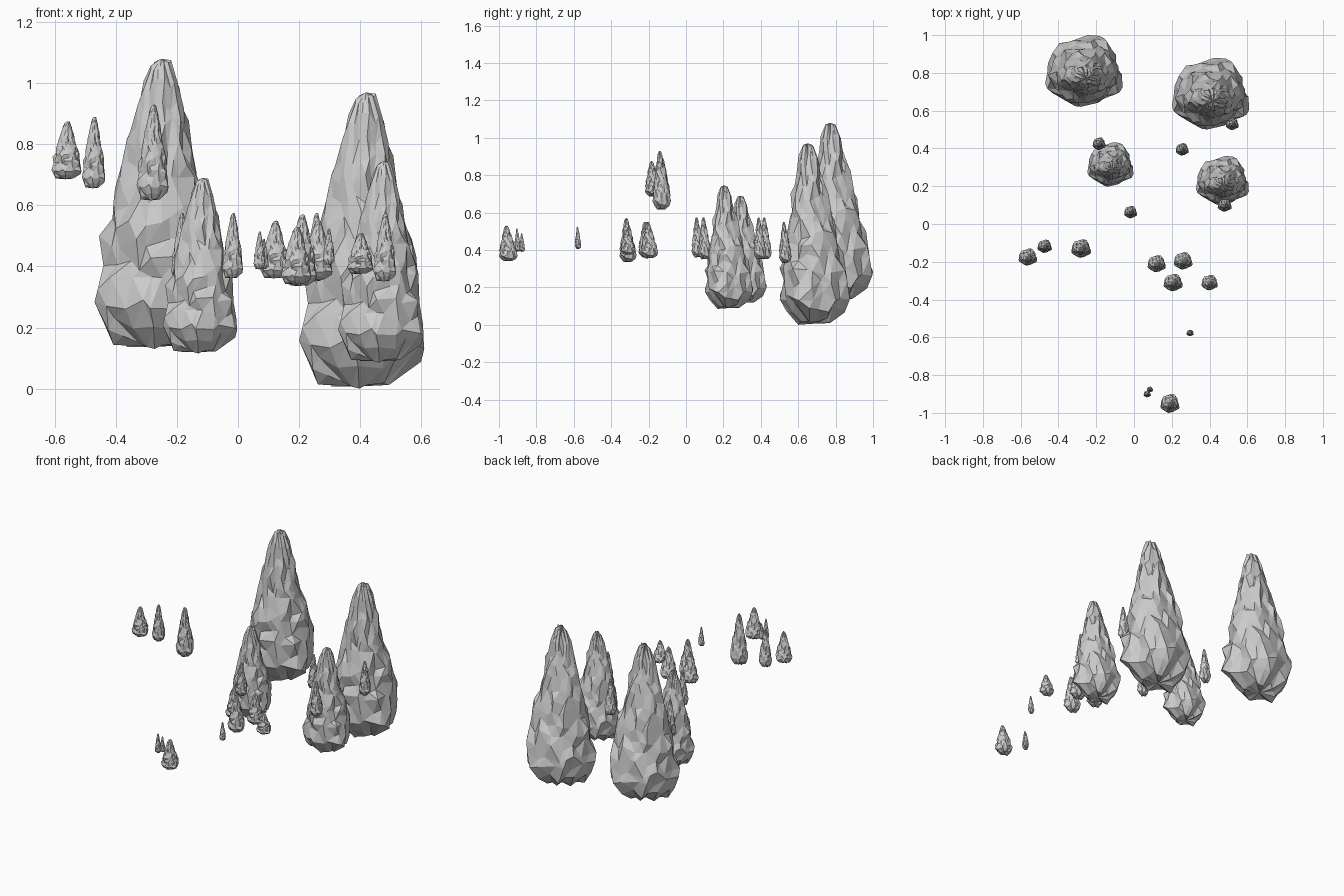
import bpy, bmesh, math, random

if "Cube" in bpy.data.objects:
    bpy.data.objects.remove(bpy.data.objects["Cube"])

# radius of a spire against its height fraction
PROFILE = [(-.01, .45), (.05, .78), (.13, .97), (.24, 1.0), (.34, .96), (.45, .86),
           (.56, .71), (.67, .58), (.77, .48), (.87, .37), (.95, .26), (1.0, .12)]
# shoulders: centre x, y, radius, bottom, top of each spire in the cluster
LOBES = [(0, 0, .86, .0, 1.0), (.40, -.22, .56, .03, .78), (-.40, -.20, .55, .01, .68),
         (.22, .42, .54, .04, .80), (-.26, .36, .52, .06, .70), (-.02, -.44, .50, .03, .86)]
LEAN = (.08, -.22)
SIDES, RINGS = 20, 15


def profile(t):
    for (t0, r0), (t1, r1) in zip(PROFILE, PROFILE[1:]):
        if t0 <= t <= t1:
            return r0 + (r1 - r0) * (t - t0) / (t1 - t0)
    return 0


def reach(a, t):
    """Distance from the axis to the outside of all spires."""
    best = .05
    for cx, cy, rad, z0, z1 in LOBES:
        u = (t - z0) / (z1 - z0)
        r = rad * profile(u)
        k = 1 - .45 * max(u, 0)             # shoulders lean inward
        b = k * (cx * math.cos(a) + cy * math.sin(a))
        d = b * b - k * k * (cx * cx + cy * cy) + r * r
        if r > 0 and d > 0:
            best = max(best, b + math.sqrt(d))
    return best


def rock_mesh(name, seed):
    """One closed, chipped skin, normalised to x,y in -1..1, z in 0..1."""
    rng = random.Random(seed)
    bm = bmesh.new()
    rings = []
    for k in range(RINGS):
        ring = []
        for i in range(SIDES):
            a = 2 * math.pi * (i + .5 * (k % 2) + rng.uniform(-.35, .35)) / SIDES
            t = .005 + .975 * k / (RINGS - 1)
            r = reach(a, t) * rng.uniform(.86, 1.08)
            z = t + rng.uniform(-.025, .03)
            ring.append(bm.verts.new((LEAN[0] * t + r * math.cos(a),
                                      LEAN[1] * t + r * math.sin(a), z)))
        rings.append(ring)
    for k, (a, b) in enumerate(zip(rings, rings[1:])):
        for i in range(SIDES):
            j = (i + 1) % SIDES
            if k % 2 == 0:
                bm.faces.new((a[i], a[j], b[i]))
                bm.faces.new((a[j], b[j], b[i]))
            else:
                bm.faces.new((a[i], a[j], b[j]))
                bm.faces.new((a[i], b[j], b[i]))
    top = bm.verts.new((LEAN[0], LEAN[1], 1.01))
    bot = bm.verts.new((0, 0, -.01))
    for i in range(SIDES):
        j = (i + 1) % SIDES
        bm.faces.new((rings[-1][i], rings[-1][j], top))
        bm.faces.new((rings[0][j], rings[0][i], bot))
    lo = [min(v.co[i] for v in bm.verts) for i in range(3)]
    hi = [max(v.co[i] for v in bm.verts) for i in range(3)]
    for v in bm.verts:
        n = [(v.co[i] - lo[i]) / (hi[i] - lo[i]) for i in range(3)]
        v.co = (n[0] * 2 - 1, n[1] * 2 - 1, n[2])
    me = bpy.data.meshes.new(name)
    bm.to_mesh(me)
    bm.free()
    return me


crag = rock_mesh("crag", 4)

# name, centre x, centre y, half width x, half width y, bottom z, top z
ROCKS = [
    ("large_rock_left", -.265, .81, .205, .19, .13, 1.08),
    ("large_rock_right", .405, .69, .205, .19, .0, .97),
    ("medium_rock_left", -.125, .315, .122, .117, .115, .69),
    ("medium_rock_right", .468, .23, .14, .13, .085, .745),
    ("spire_1", -.185, .425, .034, .033, .35, .575),
    ("spire_2", .255, .395, .034, .033, .35, .575),
    ("spire_3", .52, .53, .034, .033, .33, .55),
    ("spire_4", .48, .10, .037, .035, .35, .575),
    ("spire_5", -.018, .063, .034, .033, .36, .575),
    ("high_spire_1", -.473, -.118, .038, .035, .655, .89),
    ("high_spire_2", -.562, -.175, .049, .045, .685, .875),
    ("high_spire_3", -.28, -.13, .052, .049, .615, .93),
    ("cluster_rock_1", .12, -.21, .048, .045, .36, .55),
    ("cluster_rock_2", .26, -.195, .049, .046, .355, .55),
    ("cluster_rock_3", .207, -.31, .05, .046, .335, .57),
    ("cluster_rock_4", .40, -.31, .043, .041, .375, .51),
    ("tiny_spire_1", .297, -.577, .019, .017, .405, .525),
    ("front_rock", .19, -.95, .05, .05, .34, .53),
    ("tiny_spire_2", .07, -.90, .019, .018, .39, .515),
    ("tiny_spire_3", .084, -.876, .016, .015, .39, .49),
]

for name, x, y, rx, ry, z0, z1 in ROCKS:
    ob = bpy.data.objects.new(name, crag)
    ob.location = (x, y, z0)
    ob.scale = (rx, ry, z1 - z0)
    bpy.context.scene.collection.objects.link(ob)
